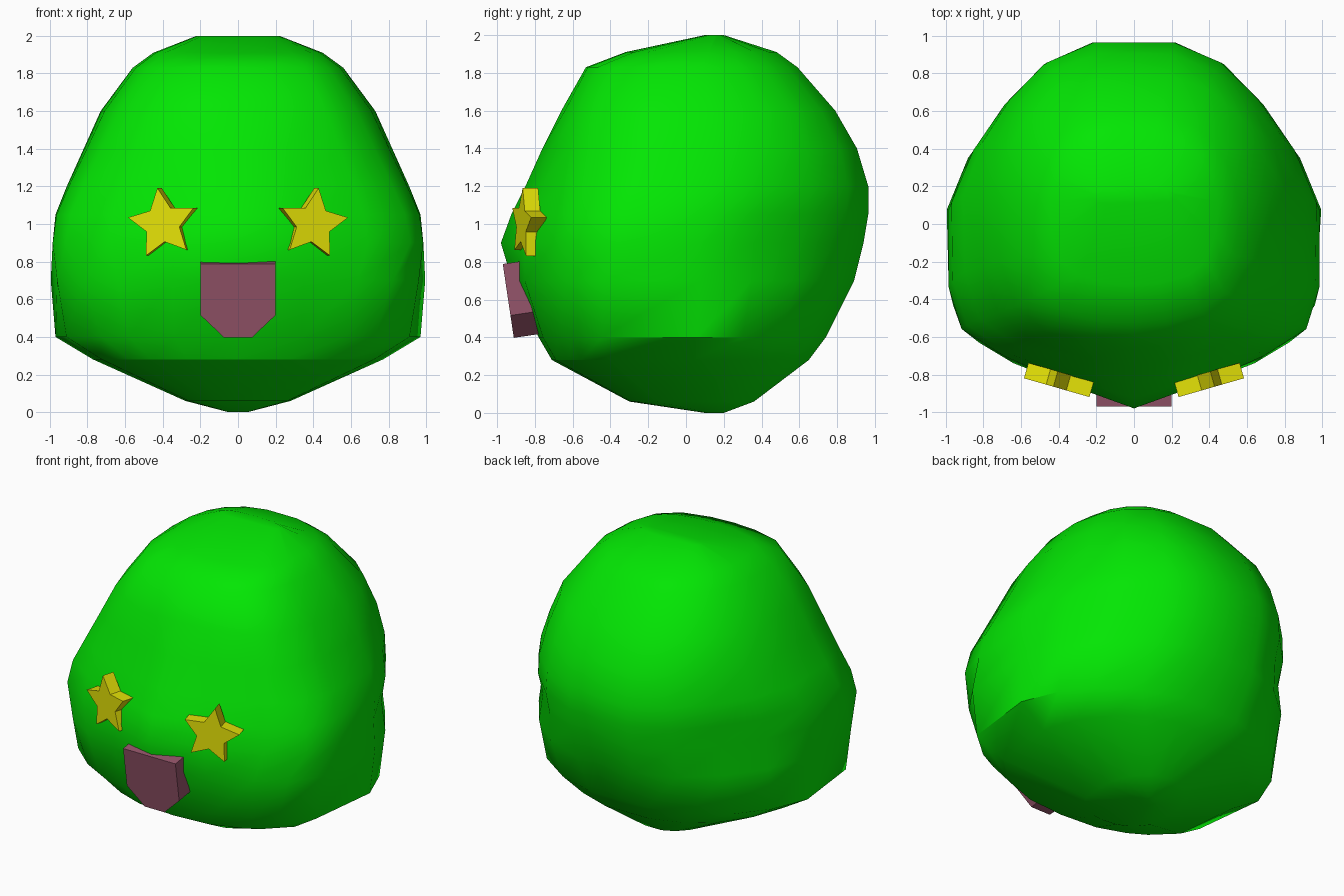
import bpy, bmesh, math
from mathutils import Matrix, Vector

cube = bpy.data.objects.get("Cube")
if cube:
    bpy.data.objects.remove(cube, do_unlink=True)


def material(name, rgb):
    mat = bpy.data.materials.new(name)
    mat.use_nodes = True
    mat.diffuse_color = (*rgb, 1)
    bsdf = mat.node_tree.nodes["Principled BSDF"]
    bsdf.inputs["Base Color"].default_value = (*rgb, 1)
    bsdf.inputs["Roughness"].default_value = 0.8
    return mat


green = material("bright green", (0.001, 0.79, 0.001))
yellow = material("star yellow", (0.79, 0.77, 0.002))
mauve = material("mouth mauve", (0.3, 0.09, 0.145))


def finish(bm, name, mat):
    bmesh.ops.recalc_face_normals(bm, faces=bm.faces)
    mesh = bpy.data.meshes.new(name)
    bm.to_mesh(mesh)
    bm.free()
    mesh.materials.append(mat)
    obj = bpy.data.objects.new(name, mesh)
    bpy.context.collection.objects.link(obj)
    return obj


def plate(name, outline, depth, mat, matrix):
    """Extrude an x-z outline backwards from its front face, then place it."""
    bm = bmesh.new()
    front = bm.faces.new([bm.verts.new((x, 0, z)) for x, z in outline])
    out = bmesh.ops.extrude_face_region(bm, geom=[front], use_keep_orig=True)
    back = [v for v in out["geom"] if isinstance(v, bmesh.types.BMVert)]
    bmesh.ops.translate(bm, verts=back, vec=(0, depth, 0))
    bmesh.ops.transform(bm, verts=bm.verts, matrix=matrix)
    return finish(bm, name, mat)


# Body: half cross-sections; blunt chin, wedge-fronted face, boxy crown
chin = [(0, -1), (.35, -.97), (.6, -.87), (.75, -.77), (.94, -.56), (1, .1),
        (.9, .42), (.74, .68), (.5, .89), (.22, 1), (0, 1)]
wide = [(0, -1), (.35, -.87), (.7, -.71), (.93, -.56), (1, -.33), (1, .1),
        (.87, .38), (.69, .64), (.48, .87), (.22, 1), (0, 1)]
crown = [(0, -1), (.3, -.98), (.64, -.89), (.86, -.7), (.97, -.36), (1, .1),
         (.92, .45), (.78, .7), (.55, .9), (.25, 1), (0, 1)]
# height, half width, front y, back y
levels = [(0, .05, .1, .2), (.06, .28, -.3, .36), (.28, .77, -.71, .65),
          (.4, .97, -.78, .74), (.7, .995, -.92, .89), (.9, .985, -.98, .94),
          (1.05, .97, -.925, .965), (1.2, .91, -.85, .965), (1.4, .82, -.76, .905),
          (1.6, .73, -.66, .79), (1.83, .56, -.53, .59), (1.91, .45, -.32, .48),
          (2, .22, .1, .2)]

bm = bmesh.new()
rings = []
for z, width, front, back in levels:
    target, reach = (crown, .75) if z > .9 else (chin, .35)
    blend = min(abs(z - .9) / reach, 1)
    mid, half = (front + back) / 2, (back - front) / 2
    section = [Vector(a).lerp(Vector(b), blend) for a, b in zip(wide, target)]
    loop = section + [Vector((-p.x, p.y)) for p in section[-2:0:-1]]
    rings.append([bm.verts.new((p.x * width, mid + p.y * half, z)) for p in loop])
for low, high in zip(rings, rings[1:]):
    for i in range(len(low)):
        j = (i + 1) % len(low)
        bm.faces.new((low[i], low[j], high[j], high[i]))
bm.faces.new(rings[0])
bm.faces.new(rings[-1])
# Creases under the chin and along the flat flanks above the base
for edge in bm.edges:
    if (all(v in rings[2] and v.co.y < -.3 for v in edge.verts)
            or all(v in rings[3] and abs(v.co.x) > .9 for v in edge.verts)):
        edge.smooth = False
body = finish(bm, "body", green)
bpy.ops.object.select_all(action="DESELECT")
body.select_set(True)
bpy.context.view_layer.objects.active = body
bpy.ops.object.shade_smooth_by_angle(angle=math.radians(50), keep_sharp_edges=True)

# Star eyes, leaning outwards and following the wedge of the face
for side, label in ((1, "left"), (-1, "right")):
    star = []
    for k in range(10):
        a = math.radians(90 - 8 * side + 36 * k)
        r = .192 if k % 2 == 0 else .096
        star.append((r * math.cos(a), r * math.sin(a)))
    place = (Matrix.Translation((.403 * side, -.872, 1.001))
             @ Matrix.Rotation(math.radians(16 * side), 4, "Z"))
    plate(label + "_star_eye", star, .085, yellow, place)

# Mouth: a chamfered plate tilted with the chin
mouth = [(-.2, 0), (-.2, -.275), (-.075, -.395), (.075, -.395), (.2, -.275), (.2, 0)]
place = Matrix.Translation((0, -.97, .788)) @ Matrix.Rotation(math.radians(8.5), 4, "X")
plate("mouth", mouth, .14, mauve, place)
